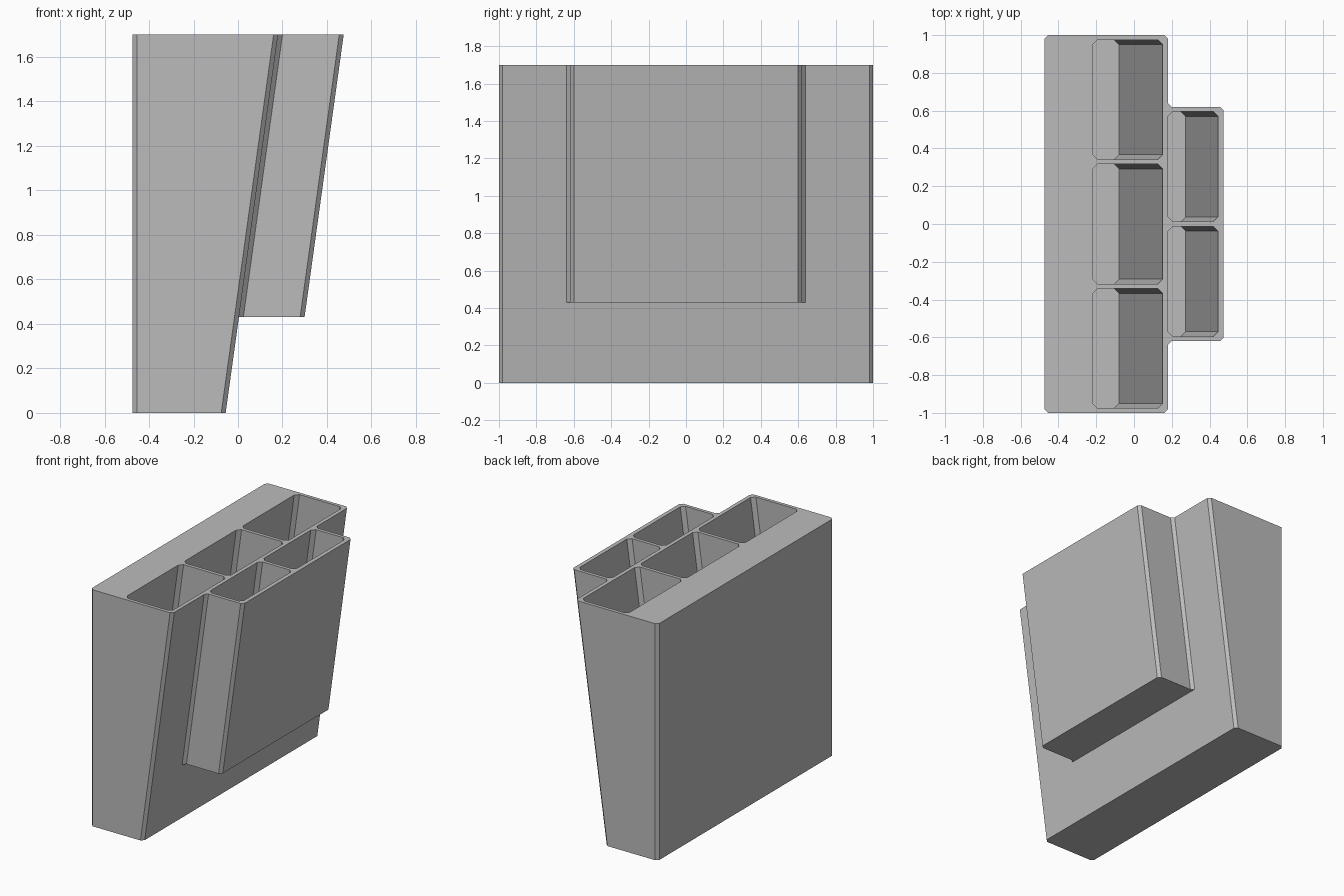
import bpy
import bmesh

if "Cube" in bpy.data.objects:
    bpy.data.objects.remove(bpy.data.objects["Cube"], do_unlink=True)

TOP = 1.70
SLOPE = 0.1385      # forward lean of the sloping walls
CHAMFER = 0.02
WALL = 0.025
FLOOR = 0.03

grey = bpy.data.materials.new("plain grey")
grey.use_nodes = True
grey.diffuse_color = (0.5, 0.5, 0.5, 1)
grey.node_tree.nodes["Principled BSDF"].inputs["Base Color"].default_value = (0.5, 0.5, 0.5, 1)


def prism(name, outline, z0, z1, upright=lambda x: False):
    """Extrude a rim-level outline between two heights along the lean."""
    bm = bmesh.new()
    rings = []
    for z in (z0, z1):
        rings.append([bm.verts.new((x if upright(x) else x + SLOPE * (z - TOP), y, z))
                      for x, y in outline])
    low, high = rings
    bm.faces.new(low)
    bm.faces.new(high)
    n = len(outline)
    for i in range(n):
        j = (i + 1) % n
        bm.faces.new((low[i], low[j], high[j], high[i]))
    bmesh.ops.recalc_face_normals(bm, faces=bm.faces)
    mesh = bpy.data.meshes.new(name)
    bm.to_mesh(mesh)
    bm.free()
    mesh.materials.append(grey)
    obj = bpy.data.objects.new(name, mesh)
    bpy.context.collection.objects.link(obj)
    return obj


def chamfered(x0, x1, y0, y1, c):
    return [(x0 + c, y0), (x1 - c, y0), (x1, y0 + c), (x1, y1 - c),
            (x1 - c, y1), (x0 + c, y1), (x0, y1 - c), (x0, y0 + c)]


def combine(target, tool, operation):
    mod = target.modifiers.new(operation.lower(), 'BOOLEAN')
    mod.operation = operation
    mod.solver = 'EXACT'
    mod.object = tool
    bpy.context.view_layer.objects.active = target
    bpy.ops.object.modifier_apply(modifier=mod.name)
    bpy.data.objects.remove(tool, do_unlink=True)


# Rear holder: upright back, leaning front
holder = prism("pocket_holder", chamfered(-0.475, 0.18, -1, 1, CHAMFER), 0, TOP,
               upright=lambda x: x < -0.4)

# Front holder: shorter box, flared where it meets the rear one
side = [(0.17, 0.64), (0.18, 0.64), (0.20, 0.62), (0.475 - CHAMFER, 0.62), (0.475, 0.60)]
outline = side + [(x, -y) for x, y in reversed(side)]
combine(holder, prism("front_holder", outline, 0.43, TOP), 'UNION')


# Rows of leaning pockets
def pocket_row(count, x0, x1, half, base):
    pitch = (2 * half - WALL) / count
    for i in range(count):
        y0 = -half + WALL + i * pitch
        shape = chamfered(x0, x1, y0, y0 + pitch - WALL, WALL)
        combine(holder, prism("pocket", shape, base + FLOOR, TOP + 0.1), 'DIFFERENCE')


pocket_row(3, -0.218, 0.152, 1.0, 0)
pocket_row(2, 0.18, 0.445, 0.62, 0.43)
